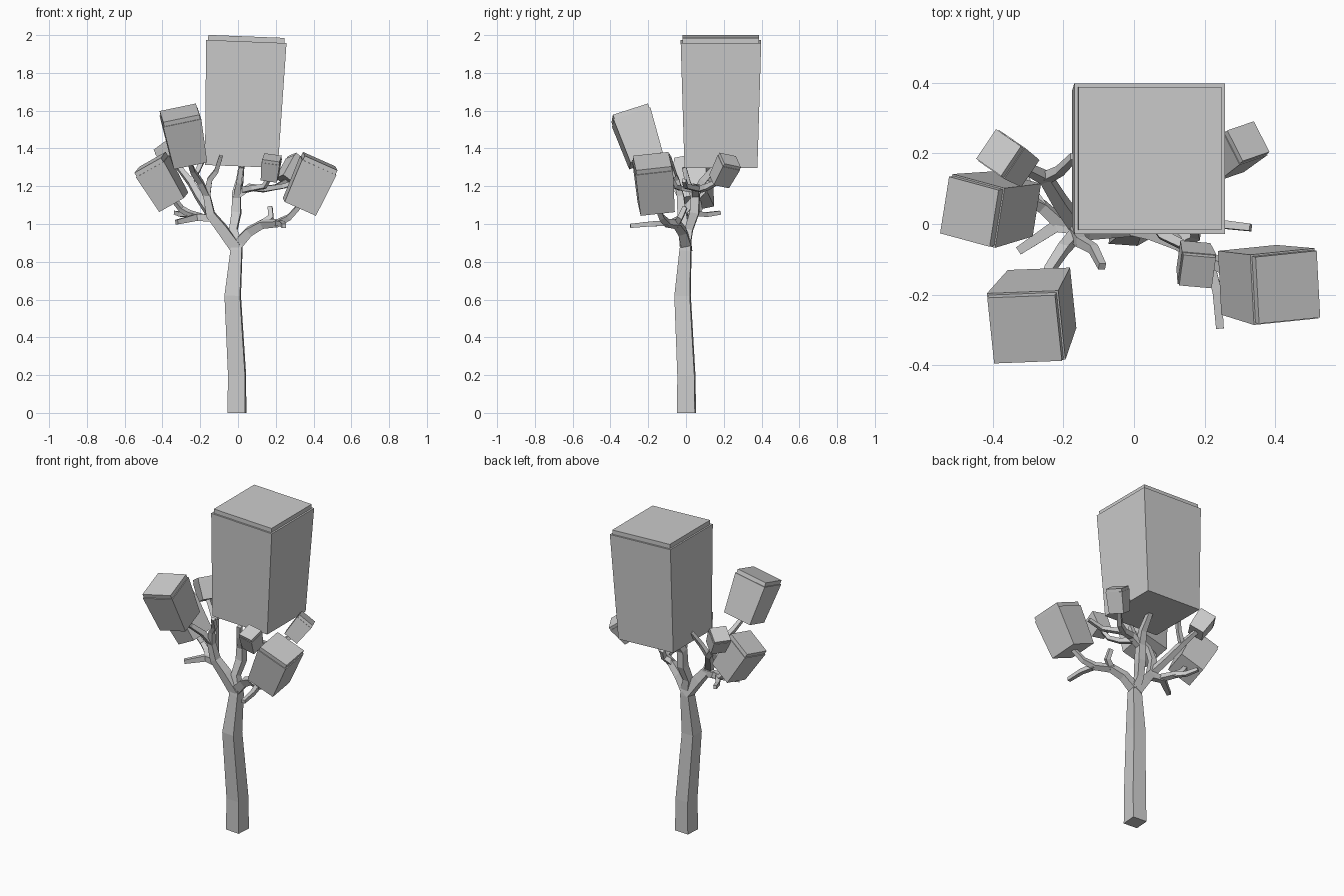
import bpy, bmesh
from math import radians, cos, sin
from mathutils import Vector as V


def finish(name, bm):
    bmesh.ops.recalc_face_normals(bm, faces=bm.faces)
    me = bpy.data.meshes.new(name)
    bm.to_mesh(me)
    bm.free()
    ob = bpy.data.objects.new(name, me)
    bpy.context.collection.objects.link(ob)
    return ob


def square(bm, c, u, v, r):
    return [bm.verts.new(c + u * (r * a) + v * (r * b))
            for a, b in ((-1, -1), (1, -1), (1, 1), (-1, 1))]


def bridge(bm, a, b):
    for i in range(4):
        j = (i + 1) % 4
        bm.faces.new((a[i], a[j], b[j], b[i]))


def limb(name, path):
    """Square tapering tube through (x, y, z, half_width) points."""
    bm = bmesh.new()
    pts = [V(p[:3]) for p in path]
    n = len(pts)
    u = None
    prev = None
    for i, p in enumerate(pts):
        d0 = (p - pts[i - 1]).normalized() if i else V()
        d1 = (pts[i + 1] - p).normalized() if i < n - 1 else V()
        t = (d0 + d1).normalized()
        if u is None:
            u = V((cos(radians(-4)), sin(radians(-4)), 0))
            if abs(t.dot(u)) > 0.8:
                u = V((0, 0, 1))
        u = (u - t * u.dot(t)).normalized()
        ring = square(bm, p, u, t.cross(u), path[i][3])
        if prev:
            bridge(bm, prev, ring)
        else:
            bm.faces.new(ring[::-1])
        prev = ring
    bm.faces.new(prev)
    return finish(name, bm)


def block(name, base, top, hb, ht, yaw, lid=0.025):
    """Leaf block: flared box along base-top with an inset raised lid."""
    bm = bmesh.new()
    base, top = V(base), V(top)
    t = (top - base).normalized()
    u = V((cos(radians(yaw)), sin(radians(yaw)), 0))
    u = (u - t * u.dot(t)).normalized()
    v = t.cross(u)
    k = ht * 0.95
    rings = [square(bm, c, u, v, r) for c, r in
             ((base, hb), (top, ht), (top, k), (top + t * lid, k))]
    for a, b in zip(rings, rings[1:]):
        bridge(bm, a, b)
    bm.faces.new(rings[0][::-1])
    bm.faces.new(rings[-1])
    return finish(name, bm)


# Trunk
limb("trunk", [(-.006, .003, 0, .047), (-.005, .002, .2, .045),
               (-.028, -.018, .62, .041), (-.008, -.003, .86, .03),
               (-.004, 0, .92, .024)])

# Left limb and its offshoots
limb("left_limb", [(-.008, 0, .87, .03), (-.085, -.01, .975, .027),
                   (-.145, -.02, 1.05, .023), (-.165, -.03, 1.15, .018),
                   (-.15, -.05, 1.235, .014), (-.115, -.07, 1.28, .012),
                   (-.09, -.12, 1.36, .01)])
limb("left_front_branch", [(-.165, -.03, 1.15, .016), (-.2, -.07, 1.22, .015),
                           (-.24, -.13, 1.28, .013), (-.26, -.21, 1.34, .011)])
limb("left_low_branch", [(-.12, -.015, 1.03, .02), (-.22, -.005, 1.035, .018),
                         (-.325, -.075, 1.01, .012)])
limb("left_side_branch", [(-.2, -.005, 1.035, .017), (-.26, .05, 1.055, .015),
                          (-.3, .07, 1.08, .013), (-.34, .06, 1.13, .012)])
limb("left_side_twig", [(-.26, .05, 1.055, .014), (-.3, .11, 1.05, .012),
                        (-.33, .18, 1.06, .01)])
limb("left_back_branch", [(-.15, -.02, 1.06, .02), (-.21, .065, 1.15, .018),
                          (-.25, .13, 1.22, .016), (-.33, .17, 1.32, .011)])
limb("left_back_twig", [(-.25, .13, 1.22, .014), (-.21, .15, 1.29, .012),
                        (-.17, .19, 1.37, .01)])

# Centre limb and its offshoots
limb("centre_limb", [(-.005, 0, .9, .026), (-.025, .015, .97, .021),
                     (-.008, .045, 1.06, .024), (-.008, .05, 1.16, .022),
                     (.01, .09, 1.23, .018), (.02, .17, 1.32, .014)])
limb("centre_twig", [(-.008, .045, 1.14, .018), (.005, .01, 1.22, .014),
                     (.018, -.01, 1.3, .012)])
limb("centre_right_branch", [(-.008, .05, 1.15, .019), (.06, .05, 1.195, .018),
                             (.14, .075, 1.185, .016), (.2, .11, 1.195, .014),
                             (.26, .18, 1.23, .011)])
limb("centre_front_branch", [(.03, .045, 1.18, .015), (.08, -.03, 1.19, .013),
                             (.14, -.06, 1.2, .012), (.168, -.085, 1.25, .01)])
limb("centre_right_twig", [(.14, .07, 1.185, .014), (.24, .0, 1.2, .012),
                           (.33, -.01, 1.23, .01)])

# Right limb and its offshoots
limb("right_limb", [(-.005, 0, .89, .027), (.06, -.02, .96, .023),
                    (.13, -.05, 1.0, .02), (.21, -.1, 1.005, .017),
                    (.27, -.13, 1.035, .014), (.33, -.155, 1.1, .012)])
limb("right_twig", [(.13, -.05, 1.0, .016), (.175, -.03, 1.035, .014),
                    (.17, -.005, 1.09, .012)])
limb("right_front_twig", [(.21, -.1, 1.005, .015), (.235, -.19, 1.0, .013),
                          (.243, -.295, .99, .011)])

# Leaf blocks
block("crown_block", (.018, .185, 1.305), (.044, .185, 1.966), .193, .213, 0, .027)
block("left_front_block", (-.26, -.212, 1.335), (-.305, -.29, 1.565), .09, .103, 6)
block("left_block", (-.34, .057, 1.115), (-.453, .037, 1.305), .077, .087, -9)
block("right_front_block", (.325, -.158, 1.09), (.425, -.177, 1.31), .091, .1, 3)
block("small_front_block", (.168, -.09, 1.24), (.178, -.128, 1.335), .043, .049, -8, .018)
block("right_back_block", (.255, .175, 1.225), (.315, .227, 1.325), .046, .052, 27, .018)
block("left_back_block", (-.325, .165, 1.31), (-.375, .197, 1.405), .046, .053, -34, .018)
